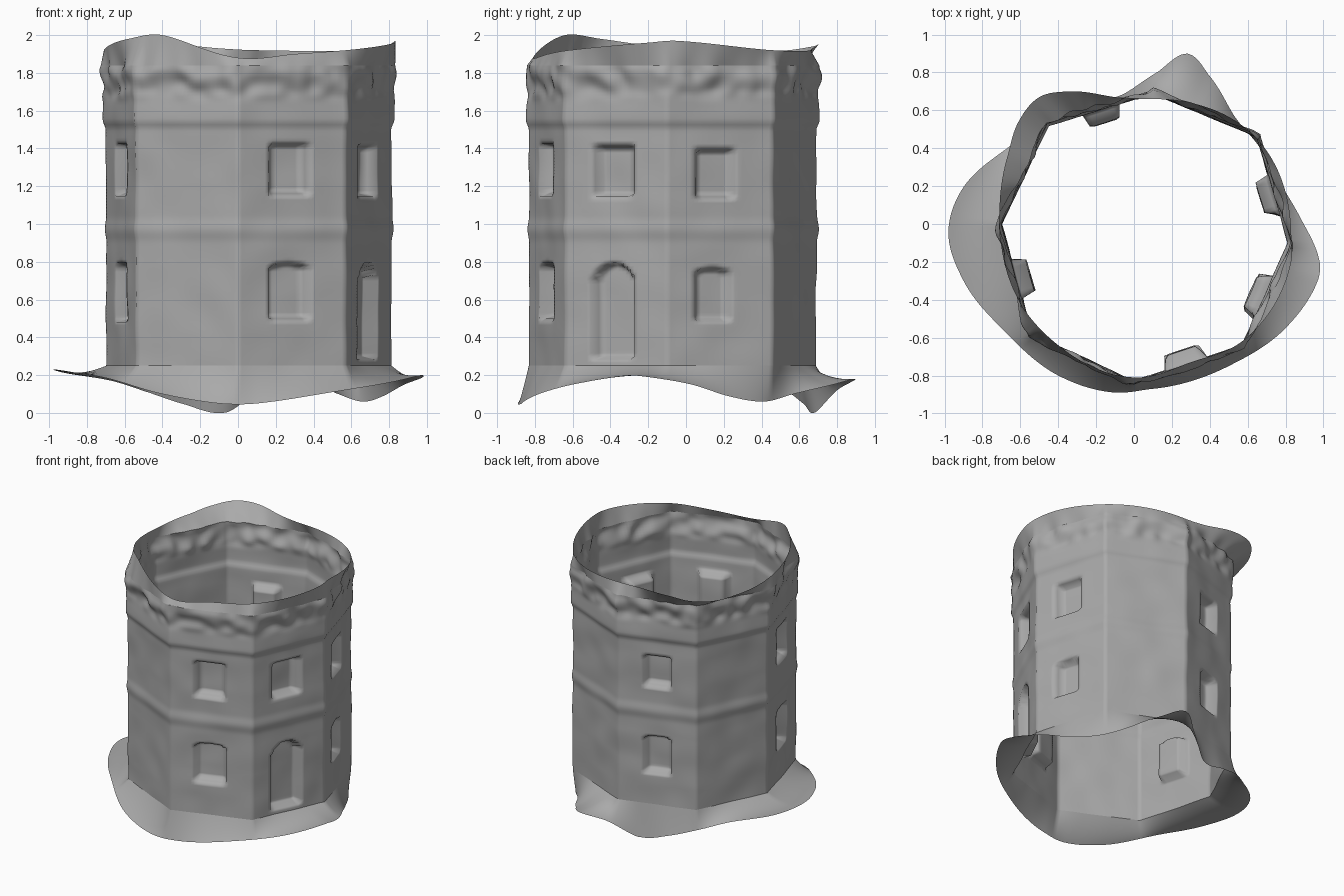
import bpy
import bmesh
import math
from mathutils import Vector, noise

cube = bpy.data.objects.get("Cube")
if cube:
    bpy.data.objects.remove(cube, do_unlink=True)

stone = bpy.data.materials.new("grey_stone")
stone.use_nodes = True
stone_colour = (0.4, 0.4, 0.4, 1)
stone.diffuse_color = stone_colour
stone.node_tree.nodes["Principled BSDF"].inputs["Base Color"].default_value = stone_colour

CENTRE = Vector((0.05, -0.05))
COLUMNS = 28
WALL_BASE, WALL_TOP = 0.25, 1.84

# Eight-sided plan, starting at the front corner and running anticlockwise
corners = [Vector(p) for p in (
    (0, -0.83), (0.57, -0.64), (0.815, -0.1), (0.65, 0.46),
    (0.1, 0.69), (-0.45, 0.52), (-0.7, 0), (-0.54, -0.58))]

# Wall openings: side, centre along side, half width, bottom, top, arch height
openings = [
    (0, 0.48, 0.11, 1.15, 1.43, 0), (0, 0.48, 0.115, 0.49, 0.8, 0.04),
    (1, 0.47, 0.115, 1.14, 1.42, 0), (1, 0.47, 0.125, 0.28, 0.8, 0.15),
    (2, 0.46, 0.11, 1.13, 1.4, 0), (2, 0.44, 0.1, 0.48, 0.77, 0.03),
    (4, 0.5, 0.1, 1.15, 1.4, 0), (4, 0.5, 0.1, 0.48, 0.78, 0.03),
    (6, 0.5, 0.11, 1.15, 1.43, 0), (6, 0.5, 0.11, 0.48, 0.8, 0.03)]

# Ledges on the wall: height, outward offset
ledges = [(0.2, 0), (0.9, 0), (0.97, 0.009), (1.04, 0), (1.5, 0), (1.55, 0.016),
          (1.7, 0.01), (1.8, 0.026), (1.9, 0.015)]

# Wavy free edges of the ground skirt and of the rim
skirt_edge = [
    (-0.98, -0.05, 0.23), (-0.9, -0.3, 0.22), (-0.68, -0.57, 0.18), (-0.4, -0.8, 0.1),
    (-0.1, -0.89, 0.05), (0.1, -0.87, 0.05), (0.5, -0.75, 0.11), (0.8, -0.55, 0.16),
    (0.97, -0.3, 0.2), (0.98, -0.2, 0.19), (0.88, 0.03, 0.15), (0.77, 0.22, 0.09),
    (0.66, 0.41, 0.06), (0.53, 0.57, 0.1), (0.4, 0.78, 0.15), (0.28, 0.9, 0.18),
    (0.12, 0.8, 0.12), (-0.07, 0.68, 0), (-0.3, 0.62, 0.05), (-0.48, 0.54, 0.11),
    (-0.67, 0.4, 0.17), (-0.91, 0.18, 0.21)]
rim_edge = [
    (-0.71, 0, 1.92), (-0.58, -0.45, 1.98), (-0.4, -0.64, 2), (0, -0.81, 1.88),
    (0.3, -0.73, 1.9), (0.57, -0.62, 1.92), (0.83, -0.2, 1.96), (0.83, -0.05, 1.97),
    (0.64, 0.46, 1.92), (0.1, 0.66, 1.92), (-0.1, 0.67, 1.93), (-0.35, 0.7, 1.95),
    (-0.5, 0.67, 1.94), (-0.61, 0.54, 1.92), (-0.67, 0.35, 1.91)]


def smooth(t):
    t = max(0, min(1, t))
    return t * t * (3 - 2 * t)


def angle_of(p):
    return math.atan2(p[1] - CENTRE.y, p[0] - CENTRE.x) % math.tau


def edge_function(points):
    """Closed curve giving an edge point for any direction from the centre."""
    keys = sorted((angle_of(p), (Vector(p[:2]) - CENTRE).length, p[2]) for p in points)
    n = len(keys)

    def key(i):
        a, r, z = keys[i % n]
        return a + math.tau * (i // n), Vector((r, z))

    def at(angle):
        i = max((k for k in range(-1, n) if key(k)[0] <= angle), default=-1)
        (a0, p0), (a1, p1), (a2, p2), (a3, p3) = [key(i + k) for k in (-1, 0, 1, 2)]
        span = a2 - a1
        t = (angle - a1) / span
        m1 = (p2 - p0) / (a2 - a0) * span
        m2 = (p3 - p1) / (a3 - a1) * span
        r, z = (p1 * (1 + 2 * t) * (1 - t) ** 2 + m1 * t * (1 - t) ** 2
                + p2 * t * t * (3 - 2 * t) + m2 * t * t * (t - 1))
        return Vector((CENTRE.x + r * math.cos(angle), CENTRE.y + r * math.sin(angle), z))
    return at


def ledge_offset(z):
    for (z0, d0), (z1, d1) in zip(ledges, ledges[1:]):
        if z <= z1:
            return d0 + (d1 - d0) * smooth((z - z0) / (z1 - z0))
    return ledges[-1][1]


def recess(side, along, z):
    """Depth of the opening at a point on one side of the wall."""
    depth = 0
    for s, mid, half, bottom, top, arch in openings:
        if s != side:
            continue
        across = abs(along - mid * (corners[(s + 1) % 8] - corners[s]).length)
        bow = min(1, across / half)
        crown = top - arch * (1 - math.sqrt(1 - bow * bow))
        inside = min(half - across, z - bottom, crown - z)
        depth = max(depth, 0.075 * smooth(inside / 0.022))
    return depth


def wall_point(side, u, z):
    a, b = corners[side], corners[(side + 1) % 8]
    run = b - a
    normal = Vector((run.y, -run.x)).normalized()
    flat = a.lerp(b, u)
    radial = (flat - CENTRE).normalized()
    spot = Vector((flat.x, flat.y, z))
    bump = 0.008 * noise.noise(spot * 5)
    # Worn blocks under the rim
    worn = smooth((z - 1.64) / 0.08) * smooth((1.9 - z) / 0.08)
    bump += 0.03 * worn * noise.noise(spot * 10)
    flat = flat + radial * (ledge_offset(z) + bump)
    flat -= normal * recess(side, u * run.length, z)
    return Vector((flat.x, flat.y, z))


def surface(name, rows, point):
    """Closed band of quads, where point(side, u, t) places each vertex."""
    bm = bmesh.new()
    rings = [[bm.verts.new(point(s, c / COLUMNS, r / rows))
              for s in range(8) for c in range(COLUMNS)] for r in range(rows + 1)]
    for low, high in zip(rings, rings[1:]):
        for i in range(len(low)):
            j = (i + 1) % len(low)
            bm.faces.new((low[i], low[j], high[j], high[i]))
    mesh = bpy.data.meshes.new(name)
    bm.to_mesh(mesh)
    bm.free()
    mesh.materials.append(stone)
    for face in mesh.polygons:
        face.use_smooth = True
    obj = bpy.data.objects.new(name, mesh)
    bpy.context.collection.objects.link(obj)
    return obj


skirt_at = edge_function(skirt_edge)
rim_at = edge_function(rim_edge)


def skirt_point(side, u, t):
    top = wall_point(side, u, WALL_BASE)
    edge = skirt_at(angle_of(top))
    p = edge.lerp(top, t)
    # Hollow curve where the skirt meets the wall
    p.z -= 0.03 * t * (1 - t) * 4 * min(1, (edge - top).xy.length * 3)
    p.z = max(0, p.z)
    return p


def rim_point(side, u, t):
    base = wall_point(side, u, WALL_TOP)
    return base.lerp(rim_at(angle_of(base)), t)


# Tower parts, from the ground up
surface("ground_skirt", 10, skirt_point)
surface("tower_wall", 96, lambda s, u, t: wall_point(s, u, WALL_BASE + t * (WALL_TOP - WALL_BASE)))
surface("tower_rim", 6, rim_point)
